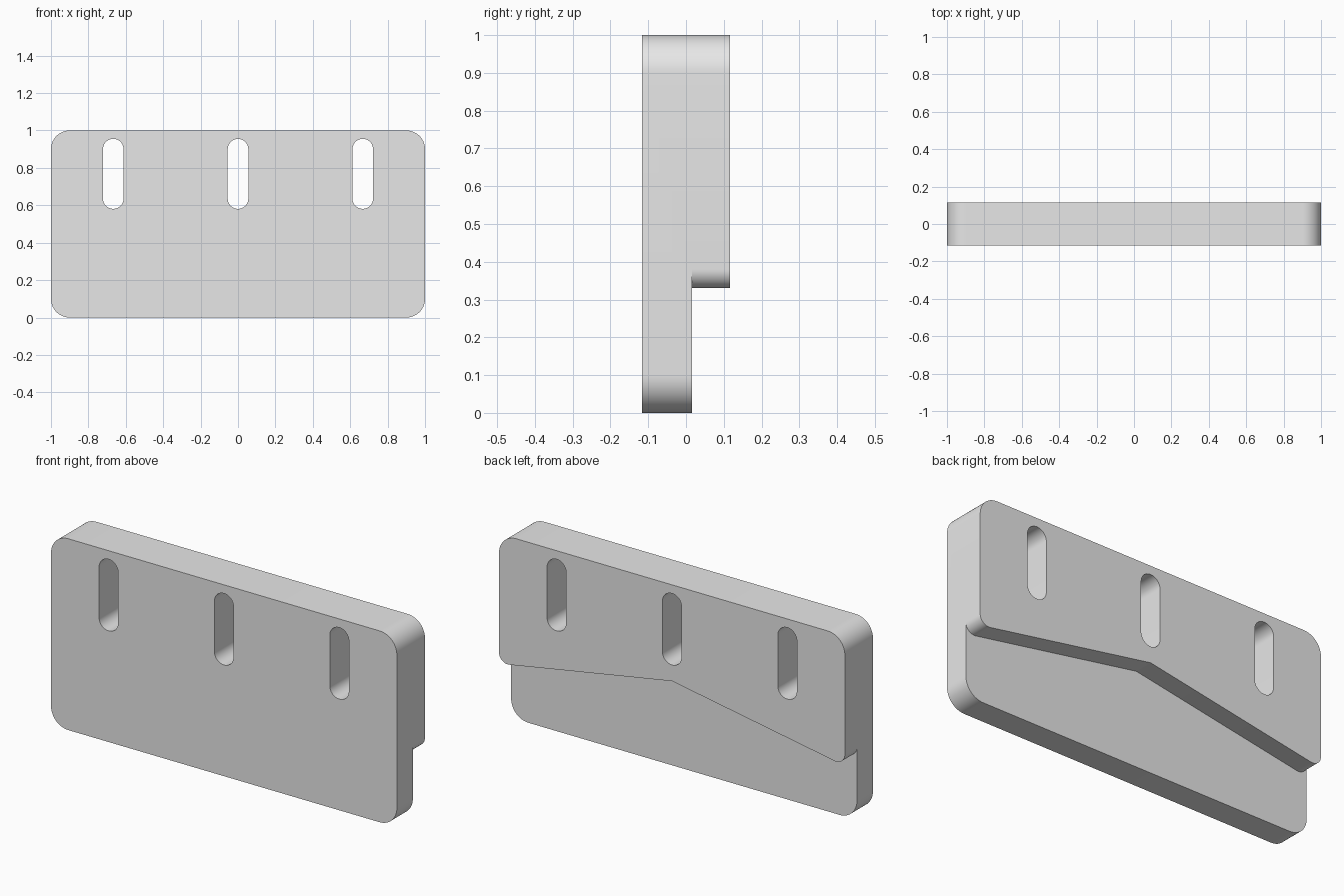
import bpy, bmesh
from math import sin, cos, tan, radians

cube = bpy.data.objects.get("Cube")
if cube:
    bpy.data.objects.remove(cube, do_unlink=True)

DEPTH = 0.116      # half thickness of the block
LEDGE = 0.016      # depth where the back step begins
CORNER = 0.1       # outer corner radius
FILLET = 0.05      # radius at the ends of the back step
SLOPE = radians(10)

grey = bpy.data.materials.new("plain grey")
grey.use_nodes = True
grey.diffuse_color = (0.8, 0.8, 0.8, 1)
grey.node_tree.nodes["Principled BSDF"].inputs["Base Color"].default_value = (0.8, 0.8, 0.8, 1)


def arc(cx, cz, r, start, end):
    """Points along an arc in the x-z plane, angles in degrees."""
    n = max(2, round(abs(end - start) / 6))
    angles = [radians(start + (end - start) * i / n) for i in range(n + 1)]
    return [(cx + r * cos(a), cz + r * sin(a)) for a in angles]


def prism(name, outline, y0, y1):
    """Extrude an x-z outline from y0 to y1."""
    bm = bmesh.new()
    face = bm.faces.new([bm.verts.new((x, y0, z)) for x, z in outline])
    new = bmesh.ops.extrude_face_region(bm, geom=[face])["geom"]
    moved = [v for v in new if isinstance(v, bmesh.types.BMVert)]
    bmesh.ops.translate(bm, verts=moved, vec=(0, y1 - y0, 0))
    bmesh.ops.recalc_face_normals(bm, faces=bm.faces)
    mesh = bpy.data.meshes.new(name)
    bm.to_mesh(mesh)
    bm.free()
    mesh.materials.append(grey)
    obj = bpy.data.objects.new(name, mesh)
    bpy.context.collection.objects.link(obj)
    return obj


# Rounded block
side, low, high = 1 - CORNER, CORNER, 1 - CORNER
block = prism("mounting_plate",
              arc(side, high, CORNER, 0, 90) + arc(-side, high, CORNER, 90, 180)
              + arc(-side, low, CORNER, 180, 270) + arc(side, low, CORNER, 270, 360),
              -DEPTH, DEPTH)

# Step across the lower back, peaked in the middle with filleted ends
cx, cz = 1 - FILLET, 0.33 + FILLET
peak = cz - FILLET * cos(SLOPE) + (cx - FILLET * sin(SLOPE)) * tan(SLOPE)
step = ([(1.2, -0.2), (1.2, cz)] + arc(cx, cz, FILLET, 0, -100) + [(0, peak)]
        + arc(-cx, cz, FILLET, -80, -180) + [(-1.2, cz), (-1.2, -0.2)])
cutters = [prism("step_cutter", step, LEDGE, 0.3)]

# Three vertical slots
for x in (-0.667, 0, 0.667):
    slot = arc(x, 0.9, 0.055, 0, 180) + arc(x, 0.636, 0.055, 180, 360)
    cutters.append(prism("slot_cutter", slot, -0.3, 0.3))

# Cut the block
bpy.context.view_layer.objects.active = block
for cutter in cutters:
    cutter.hide_render = True
    mod = block.modifiers.new("cut", 'BOOLEAN')
    mod.operation = 'DIFFERENCE'
    mod.solver = 'EXACT'
    mod.object = cutter
    bpy.ops.object.modifier_apply(modifier=mod.name)
    bpy.data.objects.remove(cutter, do_unlink=True)

# Smooth the rounded edges, keep the corners sharp
bpy.ops.object.select_all(action='DESELECT')
block.select_set(True)
bpy.ops.object.shade_smooth_by_angle(angle=radians(15))
